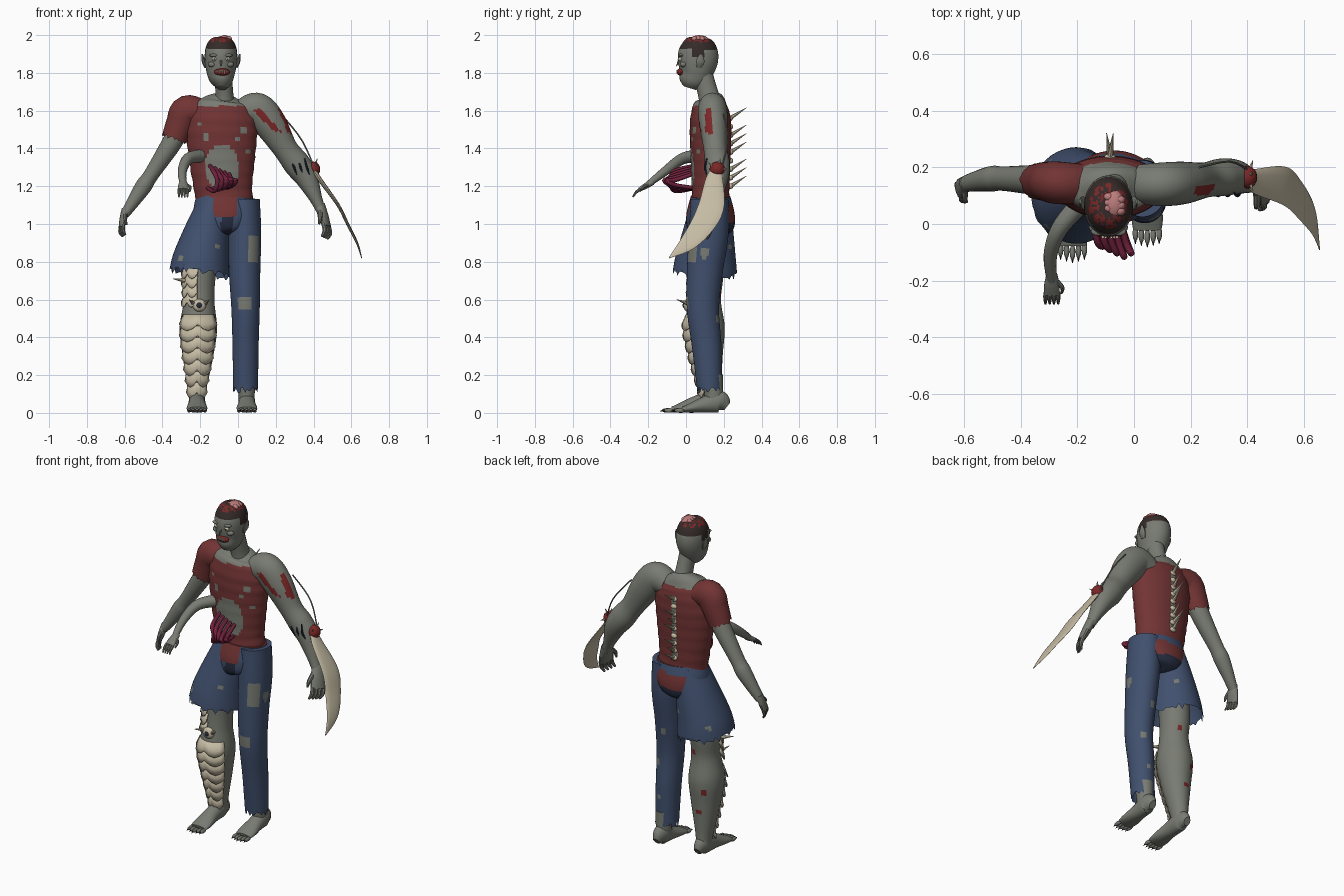
import bpy, bmesh, math, random
from mathutils import Vector

random.seed(4)
if "Cube" in bpy.data.objects:
    bpy.data.objects.remove(bpy.data.objects["Cube"])
X, Y, Z = Vector((1, 0, 0)), Vector((0, 1, 0)), Vector((0, 0, 1))
made = []


def material(name, *rgb):
    m = bpy.data.materials.new(name)
    m.use_nodes = True
    m.diffuse_color = (*rgb, 1)
    m.node_tree.nodes["Principled BSDF"].inputs["Base Color"].default_value = (*rgb, 1)
    return m


skin = material("grey skin", .19, .2, .17)
shirt = material("dark red cloth", .17, .034, .034)
denim = material("blue denim", .052, .08, .155)
bone = material("bone", .56, .5, .37)
gut = material("purple gut", .16, .015, .045)
hair = material("dark hair", .035, .024, .022)
brain_pink = material("brain pink", .5, .2, .2)
wound = material("wound red", .2, .02, .02)
shade = material("dark navy", .018, .025, .05)


def finish(name, bm, mats, rule=None):
    """Turn a bmesh into an object; rule(centre, normal) picks the material slot."""
    bmesh.ops.recalc_face_normals(bm, faces=bm.faces)
    if rule:
        for f in bm.faces:
            f.material_index = int(rule(f.calc_center_median(), f.normal))
    mesh = bpy.data.meshes.new(name)
    bm.to_mesh(mesh)
    bm.free()
    for m in mats:
        mesh.materials.append(m)
    ob = bpy.data.objects.new(name, mesh)
    bpy.context.collection.objects.link(ob)
    made.append(ob)
    return ob


def smooth_keys(keys, steps):
    """Catmull-Rom interpolation of key tuples."""
    out, last = [], len(keys) - 1
    for i in range(last):
        a, b, c, d = (keys[max(0, min(last, i + k))] for k in (-1, 0, 1, 2))
        for s in range(steps):
            t = s / steps
            out.append([q + t / 2 * (r - p + t * (2*p - 5*q + 4*r - w + t * (3*q - p - 3*r + w)))
                        for p, q, r, w in zip(a, b, c, d)])
    return out + [list(keys[-1])]


def loft(name, keys, *mats, steps=5, sides=24, ref=Y, jag=0, ripple=0, rule=None):
    """Elliptical rings (x, y, z, radius across, radius along ref) swept along a path."""
    rows = smooth_keys(keys, steps)
    pts = [Vector(r[:3]) for r in rows]
    bm, rings = bmesh.new(), []
    for i, r in enumerate(rows):
        t = (pts[min(i + 1, len(pts) - 1)] - pts[max(i - 1, 0)]).normalized()
        u = ref.cross(t).normalized()
        v = t.cross(u)
        k = 1 + ripple * math.sin(90 * r[2])
        ring = []
        for j in range(sides):
            a = math.tau * j / sides
            p = pts[i] + u * math.cos(a) * max(r[3], .001) * k + v * math.sin(a) * max(r[4], .001) * k
            if jag and i == len(rows) - 1:
                p += t * random.uniform(-jag, jag)
            ring.append(bm.verts.new(p))
        rings.append(ring)
    for a, b in zip(rings, rings[1:]):
        for j in range(sides):
            k = (j + 1) % sides
            bm.faces.new((a[j], a[k], b[k], b[j]))
    bm.faces.new(rings[0])
    if not jag:
        bm.faces.new(rings[-1])
    return finish(name, bm, mats, rule)


def spike(name, base, tip, r, mat, ref=X):
    loft(name, [(*base, r, r), (*tip, .001, .001)], mat, steps=1, sides=7, ref=ref)


def ball(name, loc, size, mat):
    bm = bmesh.new()
    bmesh.ops.create_uvsphere(bm, u_segments=16, v_segments=10, radius=1)
    bmesh.ops.scale(bm, vec=size, verts=bm.verts)
    bmesh.ops.translate(bm, vec=loc, verts=bm.verts)
    return finish(name, bm, [mat])


def near(c, spots, r=.013):
    return any(abs(c.x - x) < r and abs(c.z - z) < r for x, z in spots)


# Torso in a torn shirt, with a belly hole and an open strip along the spine
def shirt_rule(c, n):
    if c.z > 1.625:
        return 1
    if c.y < .12:
        hole = ((c.x + .085) / .09) ** 2 + ((c.z - 1.3) / .12) ** 2 < 1
        return hole or near(c, [(-.17, 1.46), (.03, 1.5), (-.2, 1.53), (.05, 1.38), (0, 1.45)])
    return abs(c.x + .085) < .016 and 1.2 < c.z < 1.58


loft("torso", [(-.07, .13, 1.11, .15, .1), (-.08, .13, 1.2, .155, .1), (-.085, .13, 1.35, .175, .105),
               (-.085, .13, 1.5, .187, .11), (-.08, .13, 1.6, .17, .1), (-.075, .135, 1.65, .12, .075),
               (-.07, .13, 1.68, .05, .05)], shirt, skin, steps=7, sides=80, ripple=.012, rule=shirt_rule)
loft("neck", [(-.07, .14, 1.6, .065, .07), (-.072, .12, 1.68, .048, .055), (-.078, .09, 1.79, .047, .052)], skin)


# Head with hair band, open scalp and face
def head_rule(c, n):
    if c.z > 1.962:
        return random.choice((1, 2))
    temple = abs(c.x + .09) > .06 and c.z > 1.88 and .03 < c.y < .1
    return c.z > 1.925 or temple


loft("head", [(-.085, .02, 1.72, .025, .035), (-.085, .03, 1.75, .055, .07), (-.09, .05, 1.8, .075, .09),
              (-.09, .063, 1.87, .086, .107), (-.09, .063, 1.93, .082, .1), (-.09, .06, 1.975, .06, .07),
              (-.09, .06, 1.99, .03, .035)], skin, hair, wound, sides=40, rule=head_rule)
ball("brain", (-.07, .07, 1.97), (.036, .052, .03), brain_pink)
for k in range(6):
    ball("brain_fold", (-.07 + .02 * (-1) ** k, .045 + .01 * k, 1.978), (.019, .016, .018), brain_pink)
ball("mouth", (-.085, -.028, 1.805), (.043, .02, .02), wound)
for k in range(6):
    spike("tooth", (-.11 + .01 * k, -.046, 1.815), (-.11 + .01 * k, -.05, 1.797), .005, bone)
spike("nose", (-.09, -.03, 1.875), (-.09, -.052, 1.835), .012, skin)
for s in (-1, 1):
    ball("eye", (-.09 + .036 * s, -.03, 1.873), (.013, .012, .011), bone)
    ball("pupil", (-.09 + .036 * s, -.041, 1.873), (.004, .003, .004), shade)
    ball("brow", (-.09 + .036 * s, -.026, 1.893), (.026, .016, .009), skin)
    ball("cheek", (-.09 + .045 * s, -.012, 1.845), (.024, .02, .016), skin)
    loft("ear", [(-.09 + .08 * s, .07, 1.83, .008, .014), (-.09 + .092 * s, .075, 1.86, .01, .024),
                 (-.09 + .1 * s, .08, 1.9, .004, .008)], skin, sides=10)


# Hands
def hand(side, w, d, s, curl, size):
    w, d, s, curl = Vector(w), Vector(d).normalized() * size, Vector(s) * size, Vector(curl) * size

    def key(p, ru, rv):
        return (*p, ru * size, rv * size)
    loft(side + "_palm", [key(w - d * .02, .022, .026), key(w + d * .04, .02, .037), key(w + d * .09, .014, .038)],
         skin, sides=14, ref=s.normalized())
    for i in range(4):
        b = w + d * .08 + s * (i - 1.5) * .02
        loft(side + "_finger", [key(b, .01, .01), key(b + d * .035 + curl * .005, .01, .01),
                                key(b + d * .062 + curl * .025, .005, .005)], skin, sides=8, ref=s.normalized())
    b = w + d * .02 + s * .025
    loft(side + "_thumb", [key(b, .012, .012), key(b + d * .035 + s * .025, .01, .01),
                           key(b + d * .065 + s * .02 + curl * .015, .005, .005)], skin, sides=8, ref=curl.normalized())


# Right arm and its sleeve
loft("sleeve", [(-.17, .14, 1.59, .06, .07), (-.265, .145, 1.595, .088, .075), (-.305, .15, 1.53, .077, .07),
                (-.337, .15, 1.45, .068, .064)], shirt, sides=36, jag=.012)
loft("right_arm", [(-.28, .15, 1.56, .055, .055), (-.35, .155, 1.43, .053, .053), (-.46, .16, 1.26, .04, .043),
                   (-.5, .16, 1.2, .044, .045), (-.56, .15, 1.11, .033, .035), (-.6, .14, 1.05, .024, .028)], skin)
hand("right", (-.6, .14, 1.06), (-.2, -.3, -.95), (.3, -.9, .2), (1, 0, 0), .92)


# Left arm with gashes
def gash_rule(c, n):
    front = n.y < -.3 and 1.49 < c.z < 1.61 and abs(c.x - .1 - .95 * (1.605 - c.z)) < .02
    outer = n.x > .3 and 1.48 < c.z < 1.61 and abs(c.y - .12) < .018
    return front or outer


loft("left_arm", [(.02, .14, 1.59, .07, .07), (.1, .14, 1.605, .09, .077), (.17, .145, 1.53, .087, .075),
                  (.25, .155, 1.4, .066, .062), (.31, .165, 1.32, .071, .066), (.36, .165, 1.25, .062, .06),
                  (.41, .15, 1.14, .035, .04), (.44, .14, 1.07, .025, .03)], skin, wound,
     steps=9, sides=48, rule=gash_rule)
hand("left", (.44, .14, 1.08), (.28, -.35, -.9), (-.4, -.85, .2), (-1, 0, 0), 1.2)
for k in range(3):
    x = .285 + .034 * k
    loft("claw_mark", [(x, .11, 1.33 + .008 * k, .003, .004), (x + .012, .1, 1.3, .006, .006),
                       (x + .026, .112, 1.26, .002, .003)], shade, sides=8)

# Elbow blade, its torn root and a loose tendon
loft("blade", [(.4, .165, 1.29, .012, .025), (.43, .15, 1.24, .012, .045), (.53, .135, 1.1, .009, .068),
               (.58, .09, 1, .008, .064), (.63, .01, .9, .006, .045), (.655, -.09, .82, .002, .002)], bone, sides=12)
ball("blade_wound", (.4, .165, 1.29), (.035, .04, .04), wound)
for k in range(5):
    a = k * math.tau / 5
    spike("elbow_shard", (.4, .165, 1.29), (.42, .165 + .06 * math.cos(a), 1.29 + .06 * math.sin(a)), .014, bone)
loft("tendon", [(.23, .2, 1.58, .004, .004), (.34, .22, 1.44, .004, .004), (.42, .18, 1.26, .004, .004)], skin, sides=6)

# Small extra arm from the ribs
loft("extra_arm", [(-.2, .06, 1.36, .035, .035), (-.265, -.02, 1.345, .03, .03), (-.295, -.11, 1.28, .024, .024),
                   (-.29, -.2, 1.21, .016, .018)], skin, ref=X, sides=16)
hand("extra", (-.29, -.19, 1.215), (0, -.85, -.5), (1, 0, 0), (0, 0, -1), .75)

# Hanging guts
for k in range(5):
    x = -.15 + .025 * k
    loft("gut_loop", [(x, .05, 1.31 - .01 * k, .01, .01), (x + .02, -.06, 1.28 - .012 * k, .012, .012),
                      (x + .04, -.115 + .012 * abs(k - 3), 1.23, .012, .012),
                      (x + .025, -.06, 1.175 + .008 * k, .011, .011), (x - .01, .05, 1.19, .01, .01)],
         gut, ref=X, sides=10)

# Spine: vertebrae and spines
for k in range(9):
    z = 1.2 + .045 * k
    y = .236 - .03 * max(0, z - 1.5)
    ball("vertebra", (-.085, y, z), (.02, .014, .015), bone)
    if k % 4 != 3:
        spike("spine_spike", (-.085, y, z), (-.085 + .012 * (-1) ** k, y + .085, z + .055), .012, bone)


# Hips with shirt tails front and back
def hip_rule(c, n):
    if n.y < 0:
        if abs(c.x + .08) < .07 and c.z > 1.035:
            return 1
        return 2 * (abs(c.x + .06) < .03)
    if abs(c.x + .07) < .11:
        return 1 if 1.01 < c.z < 1.1 else 2 * (c.z < 1.01)
    return 0


loft("hips", [(-.065, .13, 1.145, .154, .105), (-.07, .13, 1.05, .165, .128), (-.065, .13, .97, .12, .12),
              (-.06, .13, .94, .05, .06)], denim, shirt, shade, steps=7, sides=64, rule=hip_rule)


# Long trouser leg with patches, and torn shorts leg
def patch_rule(c, n):
    if n.y > .3:
        return near(c, [(.02, .7), (.07, .5), (.05, .3)])
    upper = .05 < c.x < .108 and .79 < c.z < .935
    lower = 0 < c.x < .075 and .54 < c.z < .62
    side = n.x > .7 and abs(c.z - .85) < .03 and abs(c.y - .1) < .02
    return upper or lower or side


loft("trouser_leg", [(.03, .125, 1.13, .085, .1), (.035, .12, .95, .088, .105), (.035, .1, .75, .083, .095),
                     (.04, .09, .55, .075, .085), (.04, .11, .35, .069, .078), (.04, .125, .125, .066, .066)],
     denim, skin, steps=10, sides=56, jag=.016, rule=patch_rule)
loft("shorts_leg", [(-.125, .13, 1.13, .078, .1), (-.16, .12, .98, .115, .13), (-.195, .105, .82, .148, .16),
                    (-.205, .1, .745, .158, .17)], denim, skin, steps=8, sides=56, jag=.025,
     rule=lambda c, n: near(c, [(-.11, .88), (-.3, .82)]))

# Bare right leg, left ankle and feet
leg = [(-.16, .12, 1, .085, .09), (-.2, .11, .75, .085, .09), (-.205, .1, .6, .08, .085),
       (-.21, .1, .45, .099, .105), (-.212, .11, .3, .081, .085), (-.217, .13, .12, .048, .056),
       (-.217, .14, .05, .042, .05)]
loft("right_leg", leg, skin, wound, steps=8, sides=40,
     rule=lambda c, n: n.y > .3 and near(c, [(-.25, .4), (-.18, .63), (-.22, .28)], .015))
loft("left_ankle", [(.045, .14, .2, .05, .055), (.045, .15, .05, .04, .045)], skin)
for side, x, y in (("right", -.217, 0), ("left", .047, .055)):
    loft(side + "_foot", [(x, .2 + y / 3, .035, .02, .025), (x, .15 + y / 2, .06, .042, .058),
                          (x, .05 + y, .045, .045, .044), (x, -.03 + y, .026, .055, .026),
                          (x, -.075 + y, .017, .05, .015)], skin, ref=Z)
    for k in range(5):
        tx = x - .042 + .021 * k
        ty = -.1 + y + .006 * abs(k - 2)
        ball(side + "_toe", (tx, ty, .013), (.01, .028, .012), skin)
        spike(side + "_toenail", (tx, ty - .015, .016), (tx, ty - .038, .008), .007, hair)

# Overlapping bone plates down the thigh and shin
rows = smooth_keys(leg, 20)


def plate(name, z, height, start, end):
    bm, cols = bmesh.new(), 8
    ring = []
    for drop, out in ((0, .004), (.6, .012), (1, .02)):
        for j in range(cols + 1):
            t = j / cols
            point = abs(math.sin(t * math.tau))
            zz = z - height * drop * (.6 + .4 * point)
            r = min(rows, key=lambda q: abs(q[2] - zz))
            a = math.radians(start + (end - start) * t)
            ring.append(bm.verts.new((r[0] + math.sin(a) * (r[3] + out), r[1] - math.cos(a) * (r[4] + out), zz)))
    w = cols + 1
    for i in range(2):
        for j in range(cols):
            k = i * w + j
            bm.faces.new((ring[k], ring[k + 1], ring[k + w + 1], ring[k + w]))
    ob = finish(name, bm, [bone])
    ob.modifiers.new("thickness", "SOLIDIFY").thickness = .006


for k in range(7):
    plate("shin_plate", .52 - .06 * k, .085, -62, 58)
for k in range(4):
    plate("thigh_plate", .78 - .05 * k, .07, -75, -8)

# Knee cap with spikes
ball("knee_cap", (-.205, .008, .57), (.036, .022, .034), bone)
ball("knee_hole", (-.205, -.012, .57), (.014, .006, .014), shade)
for s in (-1, 1):
    spike("knee_spike", (-.205 + .03 * s, .01, .58), (-.205 + .055 * s, -.05, .6), .012, bone)
spike("thigh_spike", (-.28, .06, .7), (-.345, .03, .71), .014, bone, ref=Y)

# Smooth shading with kept edges
for ob in made:
    ob.select_set(True)
bpy.context.view_layer.objects.active = made[0]
bpy.ops.object.shade_smooth_by_angle(angle=math.radians(40))
